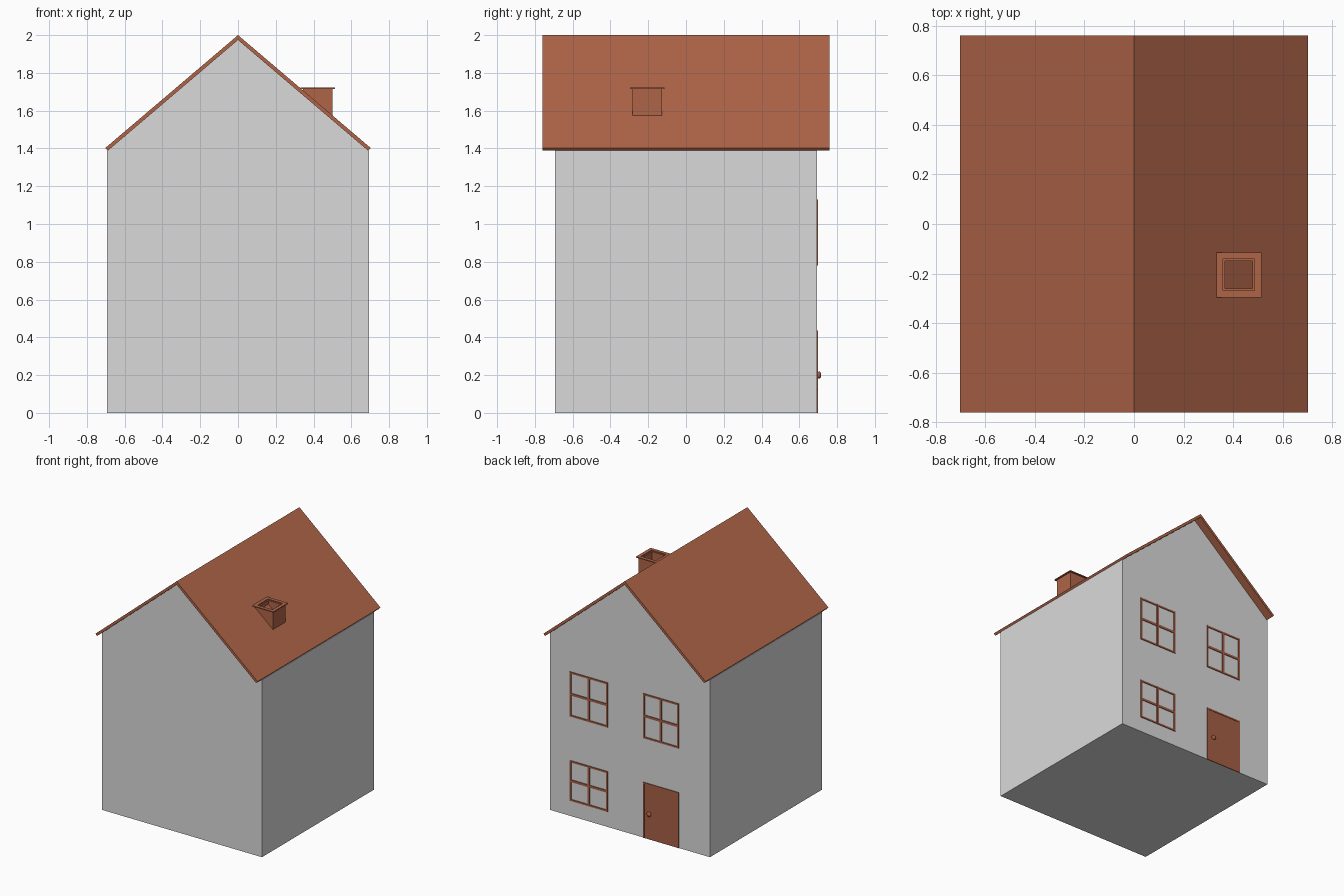
import bpy, bmesh, math
from mathutils import Matrix, Vector

if "Cube" in bpy.data.objects:
    bpy.data.objects.remove(bpy.data.objects["Cube"])


def material(name, rgb):
    m = bpy.data.materials.new(name)
    m.diffuse_color = (*rgb, 1)
    m.use_nodes = True
    m.node_tree.nodes["Principled BSDF"].inputs["Base Color"].default_value = m.diffuse_color
    return m


WALL = material("wall grey", (0.70, 0.70, 0.70))
ROOF = material("terracotta", (0.43, 0.13, 0.065))
WOOD = material("door brown", (0.385, 0.115, 0.06))


def finish(name, bm, mat):
    bmesh.ops.recalc_face_normals(bm, faces=bm.faces)
    me = bpy.data.meshes.new(name)
    bm.to_mesh(me)
    bm.free()
    me.materials.append(mat)
    ob = bpy.data.objects.new(name, me)
    bpy.context.collection.objects.link(ob)
    return ob


def add_box(bm, lo, hi):
    lo, hi = Vector(lo), Vector(hi)
    m = Matrix.Translation((lo + hi) / 2) @ Matrix.Diagonal((*(hi - lo), 1))
    bmesh.ops.create_cube(bm, size=1, matrix=m)


def prism(name, profile, half_y, mat):
    """Extrude an x-z profile along y."""
    bm = bmesh.new()
    face = bm.faces.new([bm.verts.new((x, -half_y, z)) for x, z in profile])
    ext = bmesh.ops.extrude_face_region(bm, geom=[face])
    verts = [g for g in ext["geom"] if isinstance(g, bmesh.types.BMVert)]
    bmesh.ops.translate(bm, verts=verts, vec=(0, 2 * half_y, 0))
    return finish(name, bm, mat)


# Gabled walls
prism("walls", [(-0.693, 0), (0.693, 0), (0.693, 1.388), (0, 1.977), (-0.693, 1.388)], 0.693, WALL)

# Thin roof with overhang at both gables
prism("roof", [(0, 2.0), (0.702, 1.403), (0.689, 1.388), (0, 1.974),
               (-0.689, 1.388), (-0.702, 1.403)], 0.76, ROOF)


def square_tube(name, cx, cy, outer, inner, z0, z1, mat):
    """Hollow square shaft: rings of four corners bridged together."""
    bm = bmesh.new()
    rings = []
    for h, z in ((outer, z0), (outer, z1), (inner, z1), (inner, z0)):
        rings.append([bm.verts.new((cx + sx * h, cy + sy * h, z))
                      for sx, sy in ((-1, -1), (1, -1), (1, 1), (-1, 1))])
    for r in range(4):
        a, b = rings[r], rings[(r + 1) % 4]
        for i in range(4):
            j = (i + 1) % 4
            bm.faces.new((a[i], a[j], b[j], b[i]))
    return finish(name, bm, mat)


# Chimney shaft and its thin cap
square_tube("chimney", 0.423, -0.205, 0.078, 0.055, 1.56, 1.715, ROOF)
square_tube("chimney_cap", 0.423, -0.205, 0.091, 0.064, 1.715, 1.722, ROOF)

Y0, Y1 = 0.688, 0.699


def window(name, x0, x1, z0, z1):
    """Frame and cross bars lying on the back wall."""
    bm = bmesh.new()
    e, b = 0.013, 0.009
    cx, cz = (x0 + x1) / 2, (z0 + z1) / 2
    for a, c in ((x0, x0 + e), (cx - b, cx + b), (x1 - e, x1)):
        add_box(bm, (a, Y0, z0), (c, Y1, z1))
    for a, c in ((z0, z0 + e), (cz - b, cz + b), (z1 - e, z1)):
        add_box(bm, (x0, Y0, a), (x1, Y1 - 0.0005, c))
    return finish(name, bm, WOOD)


window("upper_window_a", 0.19, 0.52, 0.78, 1.13)
window("upper_window_b", -0.425, -0.115, 0.78, 1.13)
window("lower_window", 0.19, 0.52, 0.12, 0.435)

# Door panel with a slim frame
bm = bmesh.new()
add_box(bm, (-0.42, Y0, 0), (-0.12, Y1 - 0.003, 0.43))
for lo, hi in (((-0.425, Y0, 0), (-0.413, Y1, 0.435)),
               ((-0.127, Y0, 0), (-0.115, Y1, 0.435)),
               ((-0.425, Y0, 0.423), (-0.115, Y1, 0.435))):
    add_box(bm, lo, hi)
finish("door", bm, WOOD)

# Door knob
bm = bmesh.new()
m = Matrix.Translation((-0.172, 0.705, 0.2)) @ Matrix.Diagonal((0.019, 0.011, 0.019, 1)) \
    @ Matrix.Rotation(math.pi / 2, 4, "X")
bmesh.ops.create_uvsphere(bm, u_segments=16, v_segments=10, radius=1, matrix=m)
for f in bm.faces:
    f.smooth = True
finish("door_knob", bm, WOOD)
